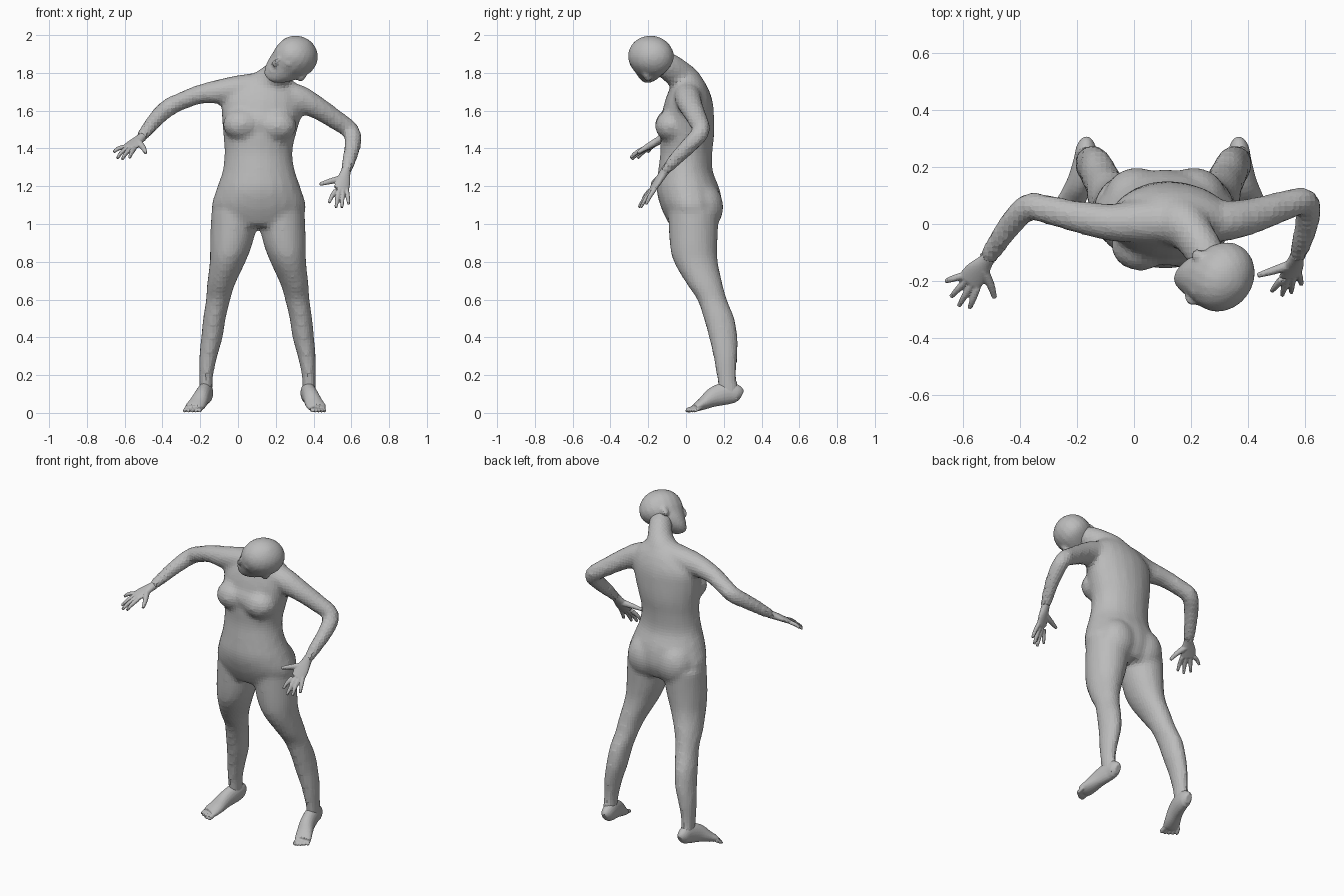
import bpy
import bmesh
import math
from mathutils import Vector, Matrix

cube = bpy.data.objects.get("Cube")
if cube:
    bpy.data.objects.remove(cube)

clay = bpy.data.materials.new("grey_clay")
clay.use_nodes = True
GREY = (0.5, 0.5, 0.5, 1)
clay.diffuse_color = GREY
clay.node_tree.nodes["Principled BSDF"].inputs["Base Color"].default_value = GREY

X, Z = Vector((1, 0, 0)), Vector((0, 0, 1))
SIDES = 20


def spline(rings, steps=4):
    """Catmull-Rom interpolation of ring rows (x, y, z, half width, half depth)."""
    pts = [Vector(r) for r in rings]
    out = []
    for i in range(len(pts) - 1):
        p1, p2 = pts[i], pts[i + 1]
        m1 = (p2 - pts[max(i - 1, 0)]) / 2
        m2 = (pts[min(i + 2, len(pts) - 1)] - p1) / 2
        for s in range(steps):
            t = s / steps
            out.append(p1 * (2 * t**3 - 3 * t**2 + 1) + m1 * (t**3 - 2 * t**2 + t)
                       + p2 * (3 * t**2 - 2 * t**3) + m2 * (t**3 - t**2))
    return out + [pts[-1]]


def loft(bm, rings, ref=X, axis=None):
    """Closed tube through elliptical rings; width follows ref, axis fixes the ring tilt."""
    rows = spline(rings)
    centres = [Vector(r[:3]) for r in rows]
    loops = []
    for i, row in enumerate(rows):
        along = axis or (centres[min(i + 1, len(rows) - 1)] - centres[max(i - 1, 0)]).normalized()
        side = (ref - along * ref.dot(along)).normalized()
        depth = along.cross(side)
        loop = []
        for k in range(SIDES):
            a = math.tau * k / SIDES
            loop.append(bm.verts.new(centres[i] + side * row[3] * math.cos(a)
                                     + depth * row[4] * math.sin(a)))
        loops.append(loop)
    for lo, hi in zip(loops, loops[1:]):
        for k in range(SIDES):
            n = (k + 1) % SIDES
            bm.faces.new((lo[k], lo[n], hi[n], hi[k]))
    bm.faces.new(loops[0][::-1])
    bm.faces.new(loops[-1])


def ball(bm, centre, radii):
    m = Matrix.Translation(centre) @ Matrix.Diagonal((*radii, 1))
    bmesh.ops.create_uvsphere(bm, u_segments=24, v_segments=16, radius=1, matrix=m)


def finish(bm, name, voxel, smooth, matrix=None):
    """Fuse the overlapping forms into one skin."""
    if matrix:
        bm.transform(matrix)
    bmesh.ops.recalc_face_normals(bm, faces=bm.faces)
    mesh = bpy.data.meshes.new(name)
    bm.to_mesh(mesh)
    bm.free()
    mesh.materials.append(clay)
    ob = bpy.data.objects.new(name, mesh)
    bpy.context.collection.objects.link(ob)
    fuse = ob.modifiers.new("fuse", 'REMESH')
    fuse.mode = 'VOXEL'
    fuse.voxel_size = voxel
    soft = ob.modifiers.new("soften", 'SMOOTH')
    soft.factor = 0.5
    soft.iterations = smooth


def same(p):
    return p


def opposite_leg(p):
    return (0.213 - 0.96 * p[0], *p[1:])


def opposite_foot(p):
    """The left foot turns out less than the right."""
    return (0.237 - 0.78 * p[0], *p[1:])


# Trunk from hips to shoulders
body = bmesh.new()
loft(body, [
    (.11, .035, .99, .19, .12), (.11, .03, 1.08, .25, .16), (.11, .012, 1.18, .226, .168),
    (.11, -.003, 1.28, .192, .145), (.108, .002, 1.38, .18, .138), (.115, .006, 1.48, .194, .144),
    (.125, .01, 1.58, .212, .138), (.13, .015, 1.66, .212, .124), (.145, .015, 1.73, .175, .097),
    (.16, .01, 1.78, .1, .07)], axis=Z)

# Bust and buttocks
ball(body, (.113, -.068, 1.535), (.13, .078, .09))
for s in (-1, 1):
    ball(body, (.115 + s * .093, -.076, 1.523 - s * .004), (.102, .088, .084))
    ball(body, (.11 + s * .1, .08, 1.09), (.118, .118, .135))

# Neck, broad where it meets the shoulders
loft(body, [(.15, .01, 1.69, .14, .1), (.17, .0, 1.745, .1, .09), (.205, -.035, 1.79, .074, .078),
            (.245, -.095, 1.835, .068, .073), (.27, -.14, 1.86, .06, .06)])

# Arms, each starting at the collar bone
loft(body, [
    (.14, .01, 1.74, .066, .075), (.02, .008, 1.72, .07, .074), (-.08, .006, 1.703, .067, .066),
    (-.2, .026, 1.687, .051, .056), (-.3, .05, 1.65, .047, .051), (-.37, .06, 1.615, .048, .047),
    (-.43, 0, 1.56, .043, .043), (-.48, -.07, 1.5, .036, .037),
    (-.515, -.125, 1.455, .026, .032)], ref=Z)
loft(body, [
    (.14, .01, 1.73, .066, .075), (.24, .01, 1.69, .072, .075), (.33, .012, 1.66, .072, .07),
    (.42, .03, 1.615, .06, .062), (.52, .062, 1.55, .052, .053), (.6, .08, 1.49, .048, .047),
    (.607, .02, 1.42, .044, .044), (.592, -.05, 1.35, .038, .038),
    (.571, -.115, 1.275, .026, .032)], ref=Z)

# Legs
LEG = [(-.015, .04, 1.06, .127, .135), (-.035, .04, .9, .113, .127), (-.055, .052, .8, .095, .117),
       (-.09, .1, .68, .074, .095), (-.105, .138, .6, .065, .079), (-.125, .175, .5, .06, .082),
       (-.138, .197, .4, .057, .076), (-.157, .208, .3, .048, .064), (-.168, .214, .2, .037, .053),
       (-.17, .225, .12, .035, .053), (-.17, .235, .07, .032, .05)]
for place in (same, opposite_leg):
    loft(body, [place(r) for r in LEG], axis=-Z)
finish(body, "body", 0.018, 3)

# Feet with five toes
FOOT = [(-.165, .293, .09, .018, .028), (-.167, .27, .1, .034, .048), (-.172, .22, .105, .04, .06),
        (-.19, .15, .085, .043, .053), (-.212, .095, .052, .048, .035), (-.23, .06, .033, .05, .024),
        (-.236, .045, .028, .044, .018)]
for name, place in (("right_foot", same), ("left_foot", opposite_foot)):
    foot = bmesh.new()
    loft(foot, [place(r) for r in FOOT])
    for i in range(5):
        f = i / 4
        r = .014 - .004 * f**.5
        base = (-.2 - .07 * f, .065 + .015 * f, .03, r, r)
        tip = (-.204 - .078 * f, .008 + .04 * f**1.5, r + .001, r, r * .9)
        end = (tip[0], tip[1] - .008, r, r * .6, r * .5)
        loft(foot, [place(p) for p in (base, tip, end)])
    finish(foot, name, 0.005, 2)


# Hands: palm, four fingers and a thumb
def hand(name, wrist, knuckles, tips, thumb_tip):
    wrist, thumb_tip = Vector(wrist), Vector(thumb_tip)
    index, little = (Vector(k) for k in knuckles)
    across = (index - little).normalized()
    mid = (index + little) / 2
    half = (index - little).length / 2 + .01
    bm = bmesh.new()
    back = wrist + (wrist - mid) * .25
    loft(bm, [(*back, .026, .025), (*wrist, .028, .022),
              (*wrist.lerp(mid, .5), half * .95, .018), (*mid, half, .014)], ref=across)
    for i, tip in enumerate(tips):
        tip = Vector(tip)
        root = index.lerp(little, i / 3)
        bend = root.lerp(tip, .55) + Z * .006
        loft(bm, [(*root, .0125, .0125), (*bend, .0115, .0115),
                  (*tip, .008, .008)], ref=across)
    root = wrist.lerp(index, .3)
    bend = root.lerp(thumb_tip, .5) + across * .008
    loft(bm, [(*root, .02, .018), (*bend, .015, .014),
              (*thumb_tip, .009, .009)], ref=Z)
    finish(bm, name, 0.005, 2)


hand("right_hand", (-.52, -.132, 1.45), ((-.548, -.222, 1.4), (-.605, -.182, 1.408)),
     [(-.575, -.295, 1.35), (-.613, -.287, 1.342), (-.64, -.255, 1.348), (-.66, -.2, 1.38)],
     (-.488, -.258, 1.375))
hand("left_hand", (.568, -.12, 1.268), ((.517, -.192, 1.178), (.575, -.168, 1.182)),
     [(.482, -.235, 1.112), (.518, -.25, 1.087), (.55, -.24, 1.087), (.586, -.212, 1.104)],
     (.432, -.18, 1.21))

# Head, shaped upright and then tilted to the left shoulder
head = bmesh.new()
loft(head, [
    (0, -.074, -.15, .034, .03), (0, -.056, -.125, .062, .056), (0, -.032, -.085, .086, .084),
    (0, -.008, -.04, .1, .113), (0, 0, 0, .109, .127), (0, 0, .05, .105, .121),
    (0, 0, .09, .082, .094), (0, 0, .115, .048, .055), (0, 0, .127, .012, .014)], axis=Z)
loft(head, [(0, -.116, .005, .009, .01), (0, -.128, -.035, .012, .013),
            (0, -.122, -.06, .018, .014), (0, -.11, -.068, .014, .008)], axis=Z)
ball(head, (0, -.107, -.096), (.026, .012, .011))
for s in (-1, 1):
    ball(head, (s * .106, .012, -.035), (.011, .02, .033))
    ball(head, (s * .038, -.104, -.022), (.017, .011, .009))
    ball(head, (s * .04, -.105, .002), (.026, .013, .008))
up = Vector((.6, -.35, .72)).normalized()
face = Vector((-.55, -.8, .1))
face = (face - up * face.dot(up)).normalized()
tilt = Matrix((up.cross(face), -face, up)).transposed().to_4x4()
finish(head, "head", 0.01, 2, Matrix.Translation((.297, -.18, 1.875)) @ tilt)
